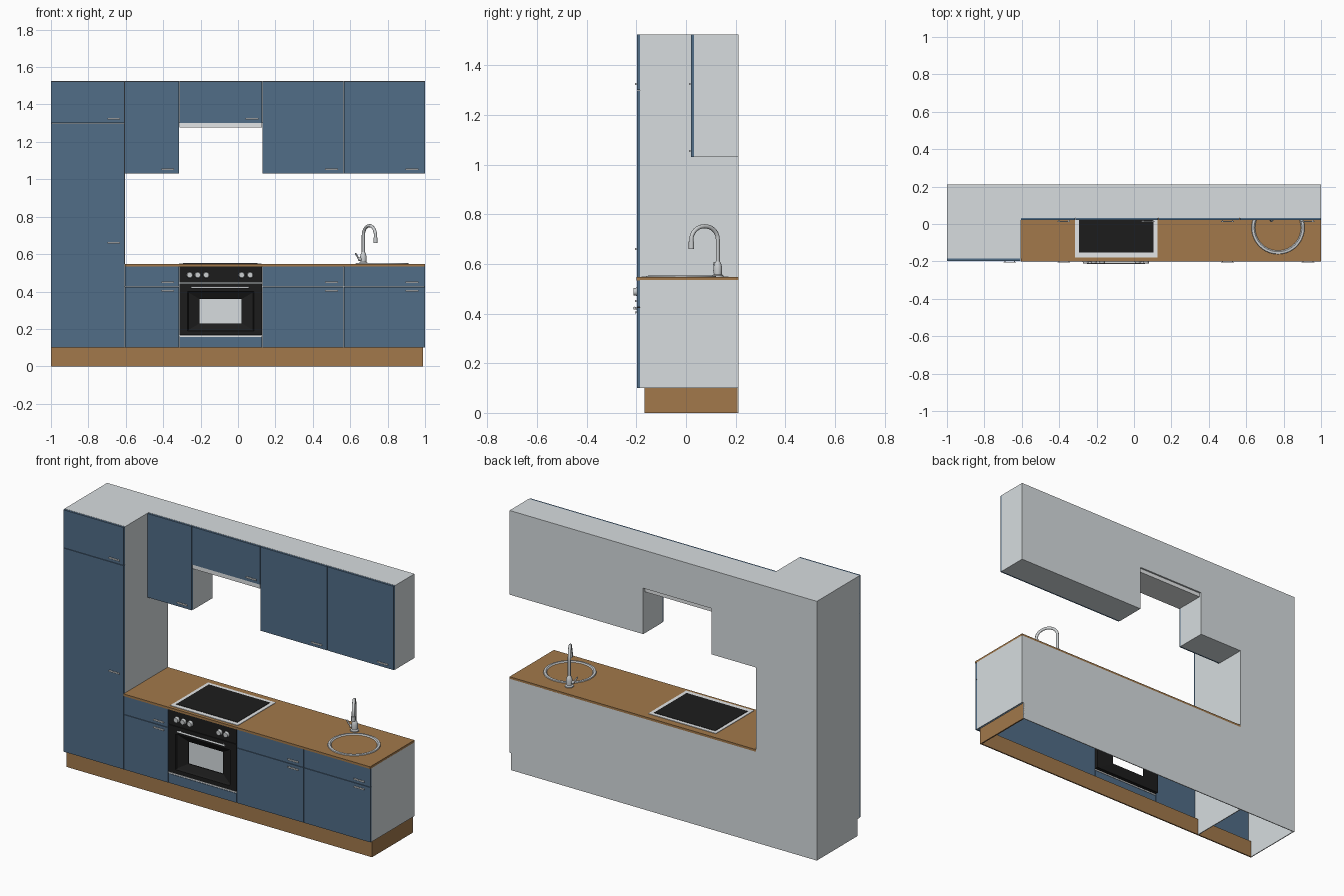
import bpy, bmesh, math
from mathutils import Vector

if "Cube" in bpy.data.objects:
    bpy.data.objects.remove(bpy.data.objects["Cube"])


def material(name, rgb):
    m = bpy.data.materials.new(name)
    m.diffuse_color = (*rgb, 1)
    m.use_nodes = True
    m.node_tree.nodes["Principled BSDF"].inputs["Base Color"].default_value = m.diffuse_color
    return m


BLUE = material("blue fronts", (0.082, 0.153, 0.245))
WHITE = material("cabinet white", (0.68, 0.72, 0.74))
WOOD = material("brown wood", (0.36, 0.19, 0.07))
BLACK = material("black glass", (0.012, 0.012, 0.012))
STEEL = material("steel", (0.60, 0.62, 0.63))
TRIM = material("light trim", (0.80, 0.82, 0.83))


def finish(name, bm, mat, smooth=False):
    bmesh.ops.recalc_face_normals(bm, faces=bm.faces)
    me = bpy.data.meshes.new(name)
    bm.to_mesh(me)
    bm.free()
    ob = bpy.data.objects.new(name, me)
    bpy.context.collection.objects.link(ob)
    me.materials.append(mat)
    if smooth:
        bpy.ops.object.select_all(action='DESELECT')
        ob.select_set(True)
        bpy.context.view_layer.objects.active = ob
        bpy.ops.object.shade_smooth_by_angle(angle=math.radians(35))
    return ob


def box(name, x, y, z, mat):
    bm = bmesh.new()
    bmesh.ops.create_cube(bm, size=1)
    for v in bm.verts:
        v.co = Vector([(r[0] + r[1]) / 2 + c * (r[1] - r[0]) for c, r in zip(v.co, (x, y, z))])
    return finish(name, bm, mat)


def rod(name, a, b, r, mat, r2=None, n=20):
    a, b = Vector(a), Vector(b)
    bm = bmesh.new()
    bmesh.ops.create_cone(bm, cap_ends=True, segments=n, radius1=r,
                          radius2=r if r2 is None else r2, depth=(b - a).length)
    q = (b - a).to_track_quat('Z', 'Y')
    for v in bm.verts:
        v.co = q @ v.co + (a + b) / 2
    return finish(name, bm, mat, True)


def lathe(name, center, profile, mat, n=40):
    bm = bmesh.new()
    vs = [bm.verts.new((center[0] + r, center[1], z)) for r, z in profile]
    es = [bm.edges.new(p) for p in zip(vs, vs[1:])]
    bmesh.ops.spin(bm, geom=vs + es, cent=(*center, 0), axis=(0, 0, 1), angle=math.tau, steps=n)
    bmesh.ops.remove_doubles(bm, verts=bm.verts, dist=1e-5)
    return finish(name, bm, mat, True)


T = 0.005              # panel thickness
BACK, FRONT = 0.212, -0.185
X0, X1, X2, X3, X4 = -1.0, -0.605, -0.315, 0.13, 1.0
XM = 0.565             # split between the two right-hand cabinets
TOP = 1.525


def front(name, x, z, y=FRONT):
    g = 0.0012
    box(name, (x[0] + g, x[1] - g), (y - 0.012, y), (z[0] + g, z[1] - g), BLUE)


def handle(x, z, y=FRONT):
    y -= 0.012
    box("handle_bar", (x - 0.034, x + 0.034), (y - 0.009, y - 0.005), (z - 0.004, z + 0.004), TRIM)
    for s in (-0.026, 0.026):
        box("handle_post", (x + s - 0.003, x + s + 0.003), (y - 0.006, y), (z - 0.003, z + 0.003), TRIM)


# Tall cabinet: open at the bottom, sides and back reach the floor
box("tall_back", (X0, X1), (BACK - T, BACK), (0, TOP), WHITE)
for n, x in (("left", X0), ("right", X1 - T)):
    box("tall_side_" + n, (x, x + T), (FRONT, BACK), (0.1, TOP), WHITE)
    box("tall_foot_" + n, (x, x + T), (-0.165, BACK), (0, 0.1), WHITE)
box("tall_top", (X0, X1), (FRONT, BACK), (TOP - T, TOP), WHITE)
front("tall_lower_door", (X0, X1), (0.1, 1.3))
front("tall_upper_door", (X0, X1), (1.3, TOP))
handle(-0.665, 0.66)
handle(-0.665, 1.325)

# Base cabinets: back, end panel and fronts
box("base_back", (X1, X4 - 0.01), (BACK - T, BACK), (0, 0.1), WHITE)
box("base_back_upper", (X1, X4), (BACK - T, BACK), (0.1, 0.535), WHITE)
box("base_end", (X4 - T, X4), (FRONT, BACK), (0.1, 0.535), WHITE)
for x, hx in (((X1, X2), -0.375), ((X3, XM), 0.5), ((XM, X4), 0.93)):
    front("base_door", x, (0.1, 0.425))
    front("drawer_front", x, (0.425, 0.535))
    handle(hx, 0.405)
    handle(hx, 0.45)
front("oven_base_panel", (X2, X3), (0.1, 0.157))

# Plinth
box("plinth_front", (X0, 0.99), (-0.168, -0.16), (0, 0.1), WOOD)
box("plinth_end", (0.982, 0.99), (-0.168, BACK), (0, 0.1), WOOD)

# Wall cabinets
WY = 0.033
for n, x, z0, hx in (("left", (X1, X2), 1.03, (-0.375,)),
                     ("hood", (X2, X3), 1.3, (0.075,)),
                     ("right", (X3, X4), 1.03, (0.5, 0.93))):
    box("wall_cabinet_" + n, x, (WY, BACK), (z0, TOP), WHITE)
    cuts = [x] if len(hx) == 1 else [(x[0], XM), (XM, x[1])]
    for c, h in zip(cuts, hx):
        front("wall_door_" + n, c, (z0, TOP), WY)
        handle(h, z0 + 0.025, WY)

# Extractor hood
box("hood_visor", (X2 + 0.003, X3 - 0.003), (0.024, BACK - 0.01), (1.276, 1.3), TRIM)

# Counter with a round hole for the bowl
CZ = 0.547
SINK = (0.77, -0.02)
counter = box("counter", (X1, X4), (-0.2, BACK), (0.534, CZ), WOOD)
cutter = rod("sink_cutter", (*SINK, 0.4), (*SINK, 0.7), 0.128, WOOD, n=40)
cutter.hide_render = True
mod = counter.modifiers.new("hole", 'BOOLEAN')
mod.operation = 'DIFFERENCE'
mod.object = cutter
bpy.context.view_layer.objects.active = counter
bpy.ops.object.modifier_apply(modifier="hole")
bpy.data.objects.remove(cutter)

# Sink and drain
lathe("sink_bowl", SINK, [(0.142, CZ), (0.140, 0.552), (0.128, 0.553), (0.122, 0.547),
                          (0.117, 0.50), (0.107, 0.482), (0.085, 0.474), (0, 0.471)], STEEL)
rod("sink_drain", (*SINK, 0.470), (*SINK, 0.476), 0.022, TRIM)

# Tap: turned base, swan neck and lever
TAP = (0.67, 0.128)
lathe("tap_base", TAP, [(0, CZ), (0.024, CZ), (0.024, 0.553), (0.016, 0.558),
                        (0.018, 0.585), (0.014, 0.60), (0.009, 0.61), (0, 0.61)], STEEL, 20)
rod("tap_lever_hub", (0.672, 0.128, 0.57), (0.645, 0.118, 0.573), 0.009, STEEL)
rod("tap_lever", (0.648, 0.12, 0.57), (0.628, 0.112, 0.605), 0.005, STEEL, 0.004)
A, B = Vector((*TAP, 0.7)), Vector((0.735, 0.022, 0.7))
path = [Vector((*TAP, 0.6))]
for i in range(17):
    a = math.pi * i / 16
    p = (A + B) / 2 + (A - B) / 2 * math.cos(a)
    p.z = 0.7 + 0.052 * math.sin(a)
    path.append(p)
path.append(Vector((B.x, B.y, 0.665)))
cu = bpy.data.curves.new("tap_neck", 'CURVE')
cu.dimensions = '3D'
cu.bevel_depth = 0.0085
cu.bevel_resolution = 3
cu.use_fill_caps = True
sp = cu.splines.new('POLY')
sp.points.add(len(path) - 1)
for pt, p in zip(sp.points, path):
    pt.co = (*p, 1)
neck = bpy.data.objects.new("tap_neck", cu)
bpy.context.collection.objects.link(neck)
cu.materials.append(STEEL)
rod("tap_nozzle", B - Vector((0, 0, 0.04)), B - Vector((0, 0, 0.01)), 0.011, STEEL)

# Cooktop
box("cooktop_frame", (X2, 0.125), (-0.18, 0.172), (CZ - 0.002, 0.550), TRIM)
box("cooktop_glass", (-0.295, 0.103), (-0.153, 0.15), (0.549, 0.552), BLACK)

# Oven: control strip, door stepping in to an open window, trim, handle, knobs
OY = -0.197
box("oven_controls", (X2 + 0.001, X3 - 0.001), (OY, FRONT), (0.447, 0.533), BLACK)
bm = bmesh.new()
rings = []
for xa, xb, za, zb, y in ((X2 + 0.001, X3 - 0.001, 0.167, 0.444, FRONT),
                          (X2 + 0.001, X3 - 0.001, 0.167, 0.444, OY),
                          (-0.27, 0.085, 0.19, 0.40, OY),
                          (-0.265, 0.08, 0.195, 0.395, OY + 0.01),
                          (-0.205, 0.02, 0.23, 0.36, OY + 0.03),
                          (-0.205, 0.02, 0.23, 0.36, OY + 0.036),
                          (X2 + 0.001, X3 - 0.001, 0.167, 0.444, FRONT + 0.02)):
    rings.append([bm.verts.new(c) for c in ((xa, y, za), (xb, y, za), (xb, y, zb), (xa, y, zb))])
for r, s in zip(rings, rings[1:] + rings[:1]):
    for i in range(4):
        j = (i + 1) % 4
        bm.faces.new((r[i], r[j], s[j], s[i]))
finish("oven_door", bm, BLACK)
box("oven_bottom_trim", (X2 + 0.001, X3 - 0.001), (OY - 0.001, FRONT), (0.158, 0.166), TRIM)
rod("oven_handle", (-0.25, -0.207, 0.422), (0.06, -0.207, 0.422), 0.006, STEEL, n=12)
for x in (-0.235, 0.045):
    rod("oven_handle_post", (x, OY, 0.422), (x, -0.207, 0.422), 0.005, STEEL, n=12)
for x in (-0.258, -0.215, -0.17, 0.02, 0.065):
    rod("oven_knob", (x, OY, 0.488), (x, -0.212, 0.488), 0.017, STEEL, 0.014)
